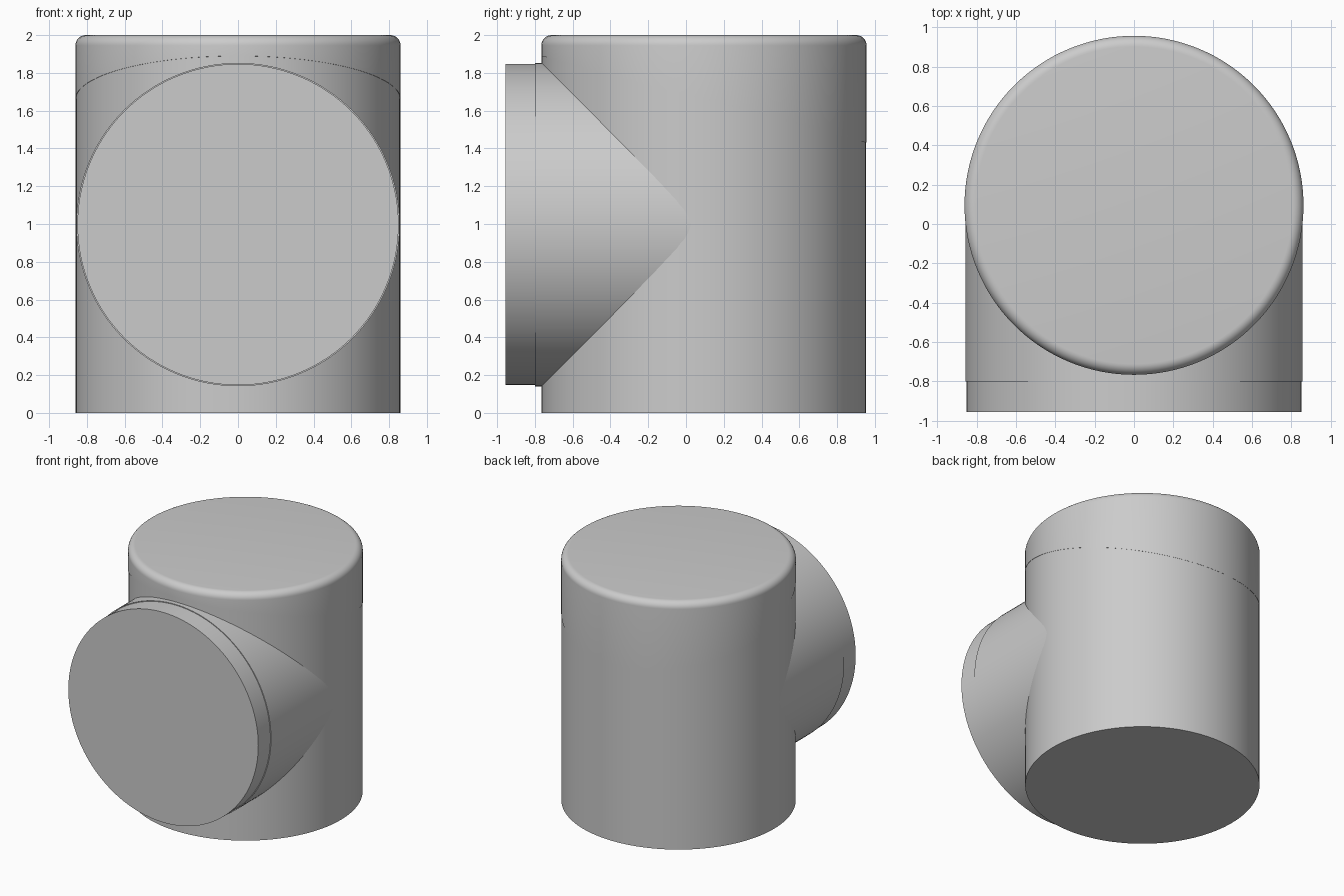
import bpy, math
from mathutils import Matrix, Vector

if "Cube" in bpy.data.objects:
    bpy.data.objects.remove(bpy.data.objects["Cube"], do_unlink=True)

SEGMENTS = 128
BODY_Y = 0.095
BRANCH_Z = 0.997

grey = bpy.data.materials.new("plain_grey")
grey.use_nodes = True
grey.diffuse_color = (0.6, 0.6, 0.6, 1)
grey.node_tree.nodes["Principled BSDF"].inputs["Base Color"].default_value = (0.6, 0.6, 0.6, 1)


def lathe(name, profile, matrix, slanted_base=None):
    """Closed solid turned about z from (radius, height) points."""
    verts, faces = [], []
    for row, (r, h) in enumerate(profile):
        for i in range(SEGMENTS):
            a = math.tau * i / SEGMENTS
            x, y = r * math.cos(a), r * math.sin(a)
            z = slanted_base(y) if slanted_base and row == 0 else h
            verts.append(matrix @ Vector((x, y, z)))
    for row in range(len(profile) - 1):
        for i in range(SEGMENTS):
            j = (i + 1) % SEGMENTS
            a, b = row * SEGMENTS, (row + 1) * SEGMENTS
            faces.append((a + i, a + j, b + j, b + i))
    faces.append(tuple(reversed(range(SEGMENTS))))
    faces.append(tuple(range(len(verts) - SEGMENTS, len(verts))))
    mesh = bpy.data.meshes.new(name)
    mesh.from_pydata(verts, [], faces)
    mesh.materials.append(grey)
    obj = bpy.data.objects.new(name, mesh)
    bpy.context.collection.objects.link(obj)
    bpy.ops.object.select_all(action="DESELECT")
    obj.select_set(True)
    bpy.context.view_layer.objects.active = obj
    bpy.ops.object.shade_smooth_by_angle(angle=math.radians(30))
    return obj


upright = Matrix.Translation((0, BODY_Y, 0))
# Turned so that the local z axis points to the front
forward = Matrix.Translation((0, 0, BRANCH_Z)) @ Matrix.Rotation(math.pi / 2, 4, "X")

# Main upright barrel, stopping inside the cap
lathe("lower_barrel", [(0.859, 0), (0.859, 1.9)], upright)

# Cap with a slanted lower seam and a rounded top rim
rim = 0.055
cap_r = 0.861
cap = [(cap_r, 0)]
for k in range(9):
    t = math.pi / 2 * k / 8
    cap.append((cap_r - rim + rim * math.cos(t), 2 - rim + rim * math.sin(t)))
lathe("upper_cap", cap, upright, lambda y: 1.66 - 0.267 * y)

# Horizontal branch with a slightly narrower end
lathe("branch_pipe", [(0.856, -BODY_Y), (0.856, 0.8)], forward)
lathe("branch_end", [(0.85, 0.75), (0.85, 0.955)], forward)
